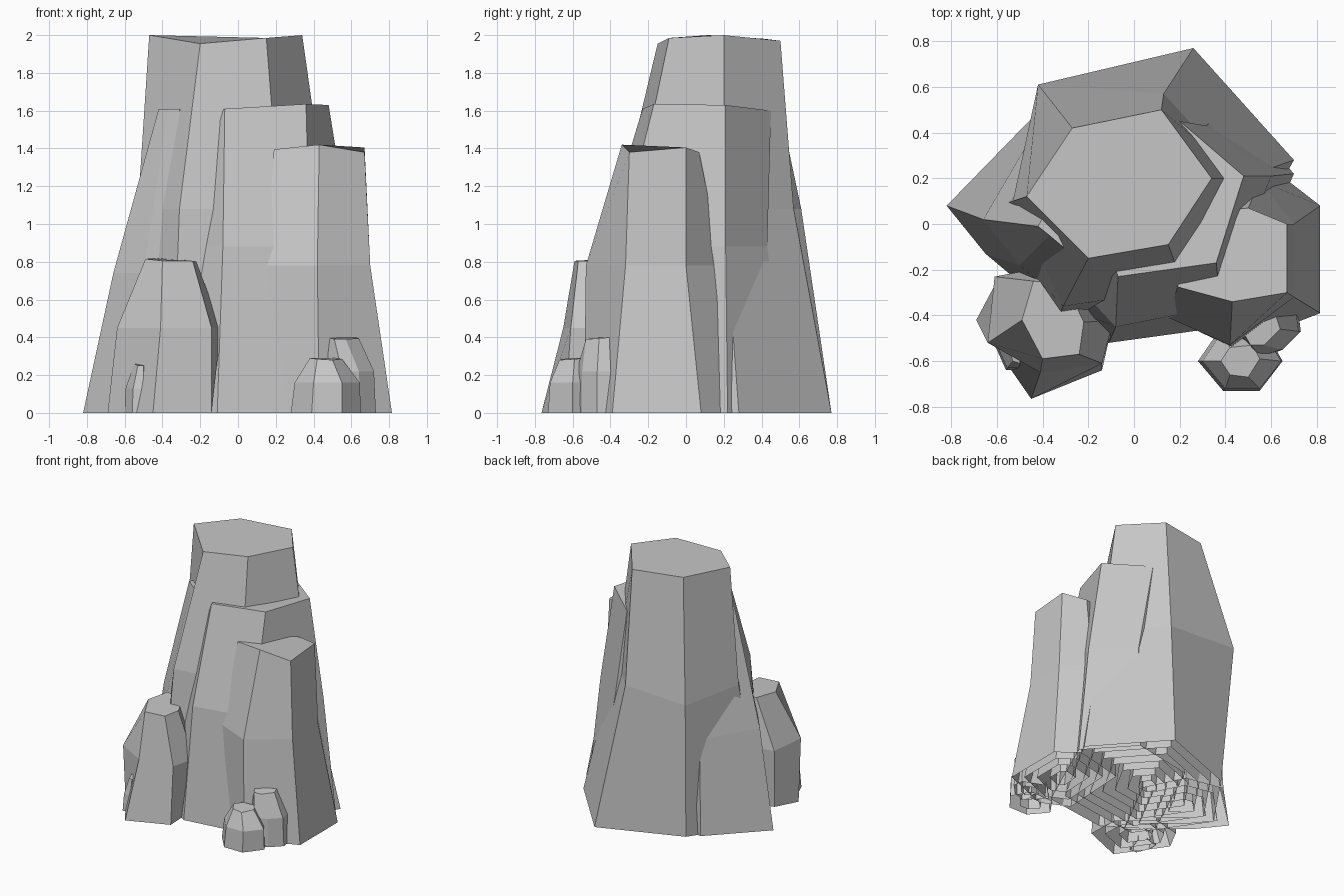
import bpy, bmesh

stone = bpy.data.materials.new("grey_stone")
stone.diffuse_color = (0.57, 0.57, 0.57, 1)


def rock(name, base, mid, mid_z, top, top_z, cores=()):
    """Six-sided pillar, open below, lofted through three rings.
    top_z tilts the cap; cores are smaller shells nested inside."""
    bm = bmesh.new()
    n = len(base)
    cx, cy = sum(p[0] for p in base) / n, sum(p[1] for p in base) / n
    for s in (1,) + tuple(cores):
        def ring(points, heights):
            return [bm.verts.new((cx + (x - cx) * s, cy + (y - cy) * s, z * s))
                    for (x, y), z in zip(points, heights)]
        rings = [ring(base, [0] * n), ring(mid, [mid_z] * n), ring(top, top_z)]
        for lo, hi in zip(rings, rings[1:]):
            for i in range(n):
                j = (i + 1) % n
                bm.faces.new((lo[i], lo[j], hi[j], hi[i]))
        bm.faces.new(rings[2])
    me = bpy.data.meshes.new(name)
    bm.to_mesh(me)
    bm.free()
    me.materials.append(stone)
    bpy.context.collection.objects.link(bpy.data.objects.new(name, me))


# Tall central pillar
rock("main_pillar",
     [(-.35, -.45), (.35, -.35), (.70, .28), (.26, .77), (-.37, .53), (-.70, .05)],
     [(-.31, -.36), (.22, -.28), (.47, .20), (.13, .57), (-.42, .61), (-.53, .10)], 1.08,
     [(-.20, -.15), (.15, -.09), (.34, .20), (.12, .50), (-.27, .42), (-.47, .12)],
     [1.955, 1.985, 2.0, 1.97, 1.98, 2.0], (.85, .7, .55, .4, .25, .12))

# Broad shoulder in front of the pillar
rock("front_shoulder",
     [(-.11, -.52), (.40, -.45), (.70, .22), (.40, .55), (-.10, .45), (-.45, -.30)],
     [(-.08, -.45), (.38, -.36), (.60, .21), (.32, .43), (-.10, .42), (-.36, -.15)], .88,
     [(-.07, -.23), (.36, -.17), (.48, .21), (.20, .45), (-.10, .35), (-.14, 0)],
     [1.61, 1.635, 1.63, 1.60, 1.60, 1.60])

# Right-hand pillar
rock("right_pillar",
     [(.22, -.44), (.43, -.54), (.815, -.39), (.815, .08), (.66, .20), (.25, .10)],
     [(.15, -.41), (.42, -.53), (.70, -.32), (.70, 0), (.55, .19), (.25, .10)], .78,
     [(.19, -.275), (.43, -.34), (.67, -.30), (.67, 0), (.50, .07), (.30, .05)],
     [1.395, 1.42, 1.38, 1.405, 1.38, 1.38], (.75, .5, .25))

# Left buttress leaning on the pillar
rock("left_buttress",
     [(-.82, .08), (-.65, -.13), (-.28, -.44), (0, .10), (-.15, .40), (-.45, .46)],
     [(-.66, .02), (-.50, -.18), (-.29, -.37), (0, .10), (-.15, .38), (-.42, .43)], .74,
     [(-.42, -.01), (-.37, -.05), (-.31, -.10), (-.05, .05), (-.10, .20), (-.30, .20)],
     [1.61, 1.61, 1.61, 1.60, 1.60, 1.60], (.75, .5, .25))

# Low rock at the front left
rock("front_left_rock",
     [(-.45, -.765), (-.14, -.64), (-.15, -.40), (-.38, -.20), (-.60, -.25), (-.69, -.42)],
     [(-.41, -.65), (-.14, -.61), (-.09, -.42), (-.34, -.18), (-.61, -.23), (-.64, -.52)], .45,
     [(-.40, -.59), (-.24, -.57), (-.22, -.43), (-.30, -.26), (-.44, -.25), (-.49, -.42)],
     [.805, .805, .80, .81, .82, .815], (.7, .4))
rock("left_shard",
     [(-.56, -.64), (-.50, -.64), (-.46, -.50), (-.50, -.45), (-.60, -.47), (-.60, -.55)],
     [(-.555, -.63), (-.50, -.63), (-.46, -.50), (-.50, -.46), (-.59, -.47), (-.595, -.54)], .13,
     [(-.53, -.60), (-.50, -.61), (-.48, -.52), (-.50, -.50), (-.53, -.50), (-.55, -.53)],
     [.25, .25, .25, .26, .26, .26])

# Two small stones at the front right
rock("small_stone",
     [(.39, -.73), (.55, -.73), (.65, -.60), (.57, -.46), (.37, -.47), (.28, -.60)],
     [(.40, -.72), (.55, -.72), (.645, -.60), (.56, -.47), (.38, -.48), (.30, -.60)], .16,
     [(.42, -.66), (.50, -.67), (.55, -.59), (.52, -.53), (.42, -.54), (.38, -.60)],
     [.285, .28, .285, .29, .29, .29], (.5,))
rock("back_stone",
     [(.55, -.59), (.65, -.55), (.73, -.47), (.72, -.39), (.55, -.32), (.42, -.45)],
     [(.55, -.58), (.64, -.55), (.72, -.47), (.71, -.39), (.55, -.33), (.43, -.45)], .22,
     [(.51, -.53), (.57, -.53), (.64, -.46), (.62, -.40), (.54, -.40), (.47, -.46)],
     [.39, .39, .395, .40, .40, .40], (.5,))
